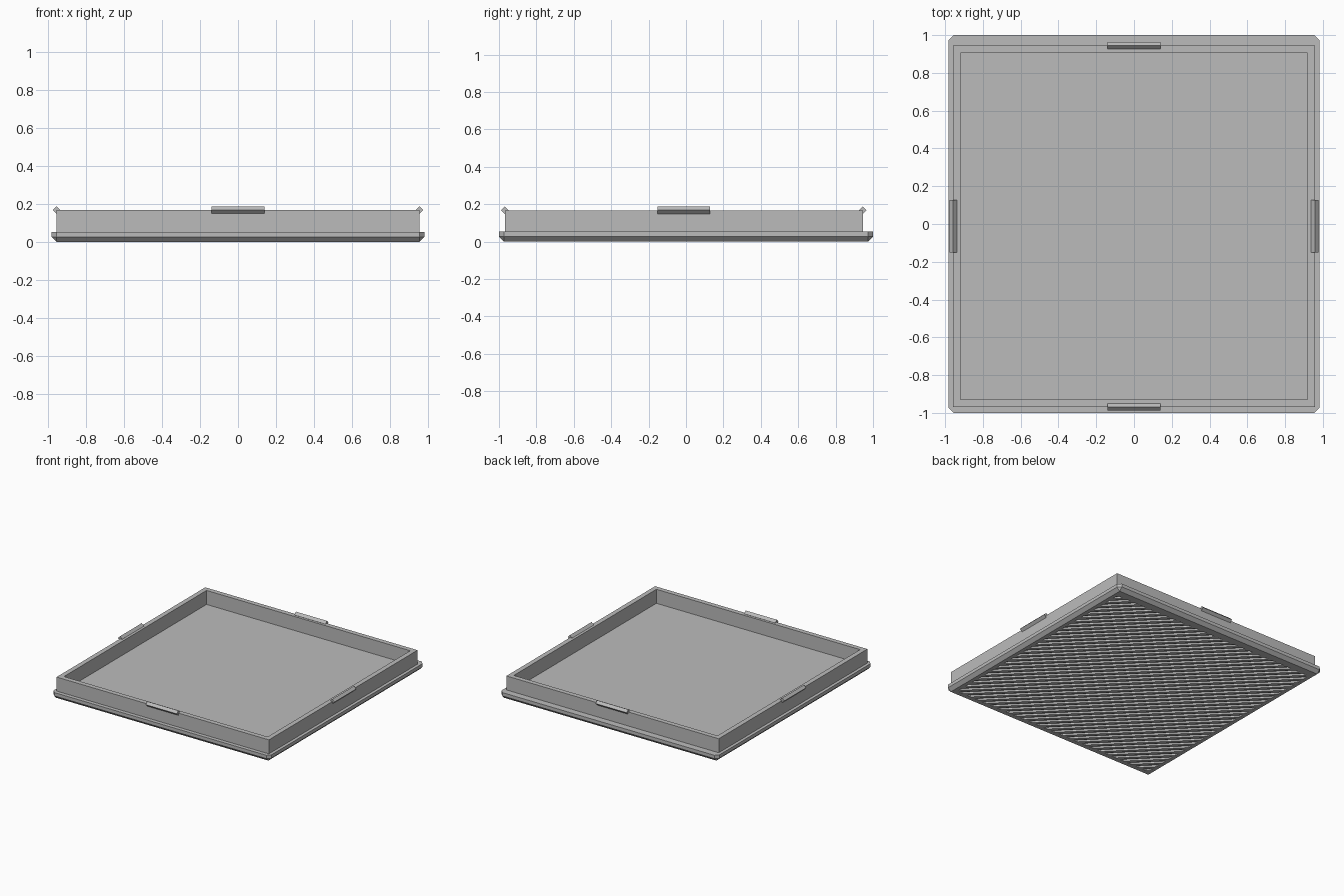
import bpy
import bmesh
from math import pi
from mathutils import Matrix

old = bpy.data.objects.get("Cube")
if old:
    bpy.data.objects.remove(old, do_unlink=True)

# Single grey plastic colour
grey = bpy.data.materials.new("grey_plastic")
grey.use_nodes = True
COLOUR = (0.5, 0.5, 0.5, 1)
grey.diffuse_color = COLOUR
grey.node_tree.nodes["Principled BSDF"].inputs["Base Color"].default_value = COLOUR

HALF_X, HALF_Y = 0.982, 1.0       # base plate
BASE_TOP, BEVEL = 0.053, 0.026
WALL_Y = -0.012                   # the wall sits slightly towards the front
WALL_OUT, WALL_IN, WALL_TOP = 0.957, 0.918, 0.167
GROOVE_AREA, GROOVES, GROOVE_DEPTH = 0.925, 50, 0.014


def finish(name, bm):
    bmesh.ops.recalc_face_normals(bm, faces=bm.faces[:])
    mesh = bpy.data.meshes.new(name)
    bm.to_mesh(mesh)
    bm.free()
    mesh.materials.append(grey)
    obj = bpy.data.objects.new(name, mesh)
    bpy.context.collection.objects.link(obj)
    return obj


def prism(bm, outline, low, high):
    """Closed upright prism over a plan outline."""
    rings = [[bm.verts.new((x, y, z)) for x, y in outline] for z in (low, high)]
    for ring in rings:
        bm.faces.new(ring)
    n = len(outline)
    for i in range(n):
        j = (i + 1) % n
        bm.faces.new((rings[0][i], rings[0][j], rings[1][j], rings[1][i]))


def rectangle(a, b):
    return [(-a, -b), (a, -b), (a, b), (-a, b)]


# Base plate: chamfered on upright corners and lower rim
bm = bmesh.new()
prism(bm, rectangle(HALF_X, HALF_Y), 0, BASE_TOP)
rim = [e for e in bm.edges if not all(v.co.z > 0.01 for v in e.verts)]
bmesh.ops.bevel(bm, geom=rim, offset=BEVEL, segments=1, affect='EDGES')
base = finish("base_plate", bm)

# Diagonal grooves cut into the underside, ending short of the rim
bm = bmesh.new()
a = GROOVE_AREA
pitch = 4 * a / GROOVES


def diagonal(s):
    """Both ends of the line x + y = s inside the grooved square."""
    k = a if s >= 0 else -a
    ends = [(k, s - k), (s - k, k)]
    return ends if s >= 0 else ends[::-1]


for i in range(GROOVES):
    start = -2 * a + (i + 0.25) * pitch
    p, q = diagonal(start)
    r, t = diagonal(start + pitch / 2)
    prism(bm, [(x, y + WALL_Y) for x, y in (p, q, t, r)], -0.02, GROOVE_DEPTH)
cutter = finish("groove_cutter", bm)
cutter.hide_render = True
cut = base.modifiers.new("grooves", 'BOOLEAN')
cut.operation = 'DIFFERENCE'
cut.solver = 'EXACT'
cut.object = cutter
bpy.context.view_layer.objects.active = base
bpy.ops.object.modifier_apply(modifier=cut.name)
bpy.data.objects.remove(cutter, do_unlink=True)

# Upright wall: a square ring
bm = bmesh.new()
loops = [[bm.verts.new((x, y + WALL_Y, z)) for x, y in rectangle(r, r)]
         for r, z in ((WALL_OUT, BASE_TOP), (WALL_OUT, WALL_TOP),
                      (WALL_IN, WALL_TOP), (WALL_IN, BASE_TOP))]
for k in range(4):
    one, two = loops[k], loops[(k + 1) % 4]
    for i in range(4):
        j = (i + 1) % 4
        bm.faces.new((one[i], one[j], two[j], two[i]))
finish("wall", bm)

# Diamond-section snap ridges at the middle of each wall
for i, side in enumerate(("front", "left", "back", "right")):
    bm = bmesh.new()
    r = 0.0195
    prism(bm, [(r, 0), (0, r), (-r, 0), (0, -r)], -0.14, 0.14)
    place = (Matrix.Translation((0, WALL_Y, 0.168))
             @ Matrix.Rotation(i * pi / 2, 4, 'Z')
             @ Matrix.Translation((0, -WALL_OUT, 0))
             @ Matrix.Rotation(pi / 2, 4, 'Y'))
    bmesh.ops.transform(bm, matrix=place, verts=bm.verts[:])
    finish(side + "_snap_ridge", bm)
